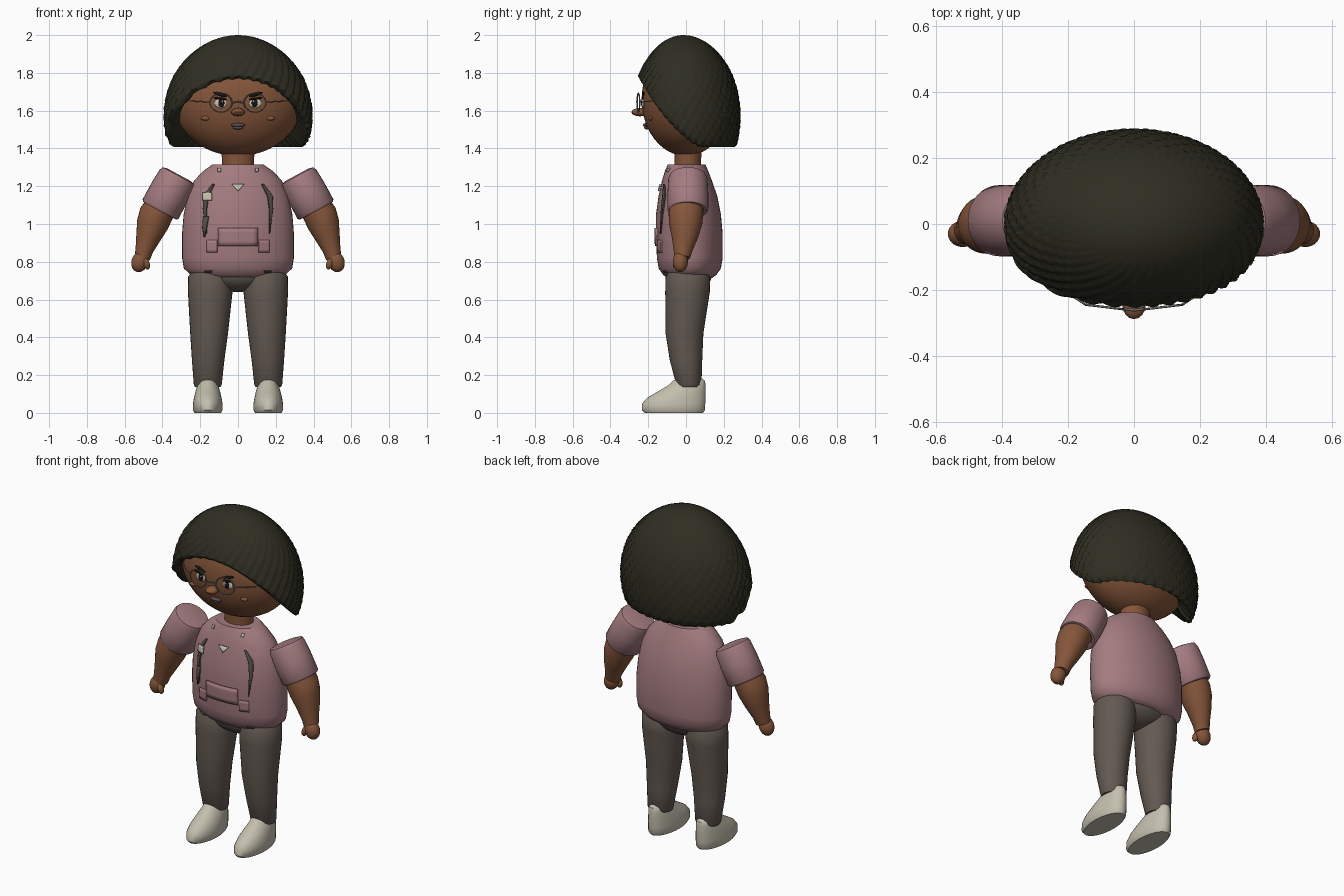
import bpy, math
from math import sin, cos, pi, sqrt, radians

if "Cube" in bpy.data.objects:
    bpy.data.objects.remove(bpy.data.objects["Cube"])


def colour(name, r, g, b):
    m = bpy.data.materials.new(name)
    m.diffuse_color = (r, g, b, 1)
    m.use_nodes = True
    m.node_tree.nodes["Principled BSDF"].inputs["Base Color"].default_value = m.diffuse_color
    return m


SKIN = colour("brown skin", .235, .092, .042)
HAIR = colour("dark hair", .028, .027, .016)
PINK = colour("dusty pink cloth", .37, .2, .215)
PANTS = colour("taupe cloth", .125, .1, .084)
SHOE = colour("cream leather", .55, .52, .42)
STRAP = colour("grey brown strap", .08, .07, .055)
METAL = colour("grey metal", .2, .19, .17)
WHITE = colour("eye white", .6, .56, .47)
BLACK = colour("near black", .008, .007, .006)
LIP = colour("muted lip", .1, .075, .075)


def make(name, verts, faces, mat, mirror=False, angle=40):
    me = bpy.data.meshes.new(name)
    me.from_pydata(verts, [], faces)
    me.materials.append(mat)
    me.polygons.foreach_set("use_smooth", [True] * len(me.polygons))
    me.update()
    me.set_sharp_from_angle(angle=radians(angle))
    ob = bpy.data.objects.new(name, me)
    bpy.context.collection.objects.link(ob)
    if mirror:
        ob.modifiers.new("mirror", 'MIRROR')
    return ob


def loft(name, rings, mat, mirror=False, tilt=0, n=32):
    """Capped skin over elliptical rings (cx, cy, cz, rx, ry), tilted about y."""
    v = [(cx + rx * cos(a) * cos(tilt), cy + ry * sin(a), cz + rx * cos(a) * sin(tilt))
         for cx, cy, cz, rx, ry in rings for a in (2 * pi * i / n for i in range(n))]
    f = [(r * n + i, r * n + (i + 1) % n, (r + 1) * n + (i + 1) % n, (r + 1) * n + i)
         for r in range(len(rings) - 1) for i in range(n)]
    f += [tuple(reversed(range(n))), tuple(range((len(rings) - 1) * n, len(rings) * n))]
    return make(name, v, f, mat, mirror)


def ball(name, c, r, mat, mirror=False, tilt=0, n=32):
    """Ellipsoid with radii r at c."""
    rings = []
    m = n // 2
    for k in range(m + 1):
        t = pi * max(.01, min(m - .01, k)) / m
        h = -r[2] * cos(t)
        rings.append((c[0] - h * sin(tilt), c[1], c[2] + h * cos(tilt), r[0] * sin(t), r[1] * sin(t)))
    return loft(name, rings, mat, mirror, tilt, n)


# Head, neck
HC, HR = (0, 0, 1.66), (.345, .235, .30)
ball("head", HC, HR, SKIN, n=48)
loft("neck", [(0, .01, 1.28, .085, .07), (0, .01, 1.34, .085, .07), (0, .01, 1.42, .09, .075)], SKIN)

# Hair: fluted shell swirling out from the crown, cut away in front of the face
COLS, ROWS, FLUTES = 240, 26, 36


def hair_point(a, t, k=1):
    d = .05 * min(1, t) * abs(sin(FLUTES / 2 * (a + .9 * t))) - .02
    s = sin(t) * (1 + d)
    return (.385 * s * cos(a) * k, .283 * s * sin(a) * k - .015 * (1 - sin(t)), 1.57 + .43 * cos(t))


def hair_limit(a):
    lo, hi = .2, 2.2
    for _ in range(25):
        t = (lo + hi) / 2
        x, y, z = hair_point(a, t)
        cut = max(1.42, 1.78 - .85 * (y + .25) - .7 * x * x)
        lo, hi = (t, hi) if z > cut else (lo, t)
    return lo


hv, hf = [(0, -.015, 2.0)], []
for i in range(COLS):
    a = 2 * pi * i / COLS
    lim = hair_limit(a)
    hv += [hair_point(a, lim * (j + 1) / ROWS) for j in range(ROWS)]
    # rolled-in rim, ending inside the head
    x, y, z = hair_point(a, lim)
    hv += [(x * .95, y * .95, z - .012), (x * .84, y * .84, z + .02), (x * .6, y * .6, z + .14)]
P = ROWS + 3
for i in range(COLS):
    p, q = 1 + i * P, 1 + (i + 1) % COLS * P
    hf.append((0, p, q))
    hf += [(p + j, p + j + 1, q + j + 1, q + j) for j in range(P - 1)]
make("hair", hv, hf, HAIR, angle=60)

# Sweater body
BODY = [(0, .02, .715, .22, .12), (0, .02, .73, .25, .14), (0, .02, .765, .287, .165), (0, .02, .82, .296, .174),
        (0, .017, .95, .296, .177), (0, .013, 1.05, .288, .172), (0, .01, 1.15, .268, .155),
        (0, .005, 1.23, .232, .132), (0, .003, 1.28, .185, .115), (0, .003, 1.315, .135, .1)]
loft("sweater", BODY, PINK, n=48)

# Sleeves, arms and hands
T = math.atan2(-.1, .185)
sleeve = []
for s, w in ((-.03, .07), (0, .096), (.1, .104), (.5, .108), (.95, .108), (1, .1), (1, .085), (.9, .08)):
    sleeve.append((.315 + .1 * s, .01, 1.255 - .185 * s, w, w))
loft("sleeve", sleeve, PINK, True, -T)
loft("arm", [(.385, .005, 1.13, .085, .085), (.43, 0, 1.06, .09, .092), (.452, -.002, 1.0, .085, .088),
             (.475, -.005, .93, .066, .07), (.497, -.015, .86, .047, .05), (.507, -.02, .82, .042, .042)],
     SKIN, True, .3)
ball("hand", (.52, -.03, .8), (.044, .04, .056), SKIN, True, .3)
ball("thumb", (.485, -.05, .79), (.018, .02, .032), SKIN, True, -.3, 16)

# Trousers and shoes
ball("hips", (0, .015, .74), (.2, .125, .1), PANTS)
loft("trouser_leg", [(.145, .01, .75, .1, .1), (.146, .01, .72, .118, .118), (.147, .008, .64, .118, .118),
                     (.153, -.008, .42, .1, .1), (.158, 0, .28, .086, .086), (.16, .015, .15, .074, .067),
                     (.16, .015, .138, .068, .06)], PANTS, True)
shoe = []
for z, y0, y1, w in ((0, -.22, .09, .07), (.015, -.234, .1, .078), (.05, -.232, .102, .078), (.08, -.205, .104, .073),
                     (.11, -.155, .104, .066), (.145, -.095, .104, .056), (.17, -.07, .1, .046), (.182, -.045, .085, .03)):
    shoe.append((.16, (y0 + y1) / 2, z, w, (y1 - y0) / 2))
loft("shoe", shoe, SHOE, True)


# Thin plates laid on a front surface
def on_body(x, z):
    for a, b in zip(BODY, BODY[1:]):
        if a[2] <= z <= b[2]:
            k = (z - a[2]) / (b[2] - a[2])
            cy, rx, ry = (a[i] + k * (b[i] - a[i]) for i in (1, 3, 4))
            return cy - ry * sqrt(max(0, 1 - (x / rx) ** 2))


def on_head(x, z):
    return -HR[1] * sqrt(max(0, 1 - (x / HR[0]) ** 2 - ((z - HC[2]) / HR[2]) ** 2))


def plate(name, left, right, mat, surf=on_body, mirror=False, off=.006, n=8):
    """Strip between two xz edge lines, each given as a list of points."""
    v, f = [], []
    for (ax, az), (bx, bz) in zip(left, right):
        for i in range(n + 1):
            x, z = ax + (bx - ax) * i / n, az + (bz - az) * i / n
            v.append((x, surf(x, z) - off, z))
    for r in range(len(left) - 1):
        f += [(r * (n + 1) + i, r * (n + 1) + i + 1, (r + 1) * (n + 1) + i + 1, (r + 1) * (n + 1) + i) for i in range(n)]
    ob = make(name, v, f, mat, mirror)
    sol = ob.modifiers.new("thickness", 'SOLIDIFY')
    sol.thickness, sol.offset = .008, 0
    return ob


def box(name, x0, x1, z0, z1, mat, **kw):
    zs = [z0 + (z1 - z0) * i / 4 for i in range(5)]
    return plate(name, [(x0, z) for z in zs], [(x1, z) for z in zs], mat, **kw)


# Sweater front details
box("pocket", -.105, .105, .885, .98, PINK, off=.004)
box("hem_tab", .11, .165, .85, .915, PINK, mirror=True, off=.003)
plate("dark_strap", [(.125, 1.21), (.155, 1.15), (.165, 1.08), (.165, .95)],
      [(.135, 1.21), (.182, 1.15), (.185, 1.08), (.168, .95)], STRAP, mirror=True)
plate("lower_strap", [(-.183, 1.04), (-.188, .98), (-.18, .93)],
      [(-.155, 1.04), (-.165, .98), (-.175, .93)], STRAP)
box("buckle", -.185, -.14, 1.125, 1.165, SHOE, off=.012)
plate("chest_mark", [(-.032, 1.21), (-.015, 1.19), (-.002, 1.175)],
      [(.032, 1.21), (.015, 1.19), (.002, 1.175)], SHOE)
box("collar_stud", .092, .106, 1.277, 1.295, SHOE, mirror=True)
box("hem_stud", .14, .175, .742, .752, STRAP, mirror=True)


# Face
def face_ball(name, x, z, r, mat, off=0, tilt=0, mirror=True):
    ball(name, (x, on_head(x, z) - off, z), r, mat, mirror, tilt, 16)


face_ball("eye", .09, 1.64, (.034, .008, .026), WHITE)
face_ball("pupil", .088, 1.64, (.016, .005, .022), BLACK, .006)
face_ball("glint", .083, 1.649, (.005, .003, .005), WHITE, .01)
face_ball("brow", .09, 1.685, (.042, .008, .009), BLACK, 0, .3)
face_ball("lash", .094, 1.664, (.036, .007, .006), BLACK, .004, .12)
face_ball("cheek", .172, 1.56, (.024, .012, .012), SKIN)
face_ball("nose", 0, 1.592, (.036, .045, .022), SKIN, .015, 0, False)
face_ball("upper_lip", 0, 1.524, (.038, .014, .01), LIP, .004, 0, False)
face_ball("lower_lip", 0, 1.511, (.028, .014, .011), LIP, .004, 0, False)


# Spectacles
def wire(name, points, r, cyclic=False, mirror=False):
    cu = bpy.data.curves.new(name, 'CURVE')
    cu.dimensions, cu.bevel_depth, cu.bevel_resolution = '3D', r, 1
    sp = cu.splines.new('POLY')
    sp.points.add(len(points) - 1)
    for p, c in zip(sp.points, points):
        p.co = (*c, 1)
    sp.use_cyclic_u = cyclic
    cu.materials.append(METAL)
    ob = bpy.data.objects.new(name, cu)
    bpy.context.collection.objects.link(ob)
    if mirror:
        ob.modifiers.new("mirror", 'MIRROR')


for sx, side in ((-1, "left"), (1, "right")):
    ring = [(sx * (.09 + .058 * cos(a)), -.252 + .12 * (.058 * cos(a)), 1.642 + .05 * sin(a))
            for a in (2 * pi * i / 32 for i in range(32))]
    wire(side + "_lens_rim", ring, .0035, True)
    wire(side + "_temple", [(sx * .148, -.245, 1.645), (sx * .23, -.19, 1.65), (sx * .32, -.08, 1.65)], .003)
wire("bridge", [(-.033, -.257, 1.64), (0, -.262, 1.648), (.033, -.257, 1.64)], .004)
